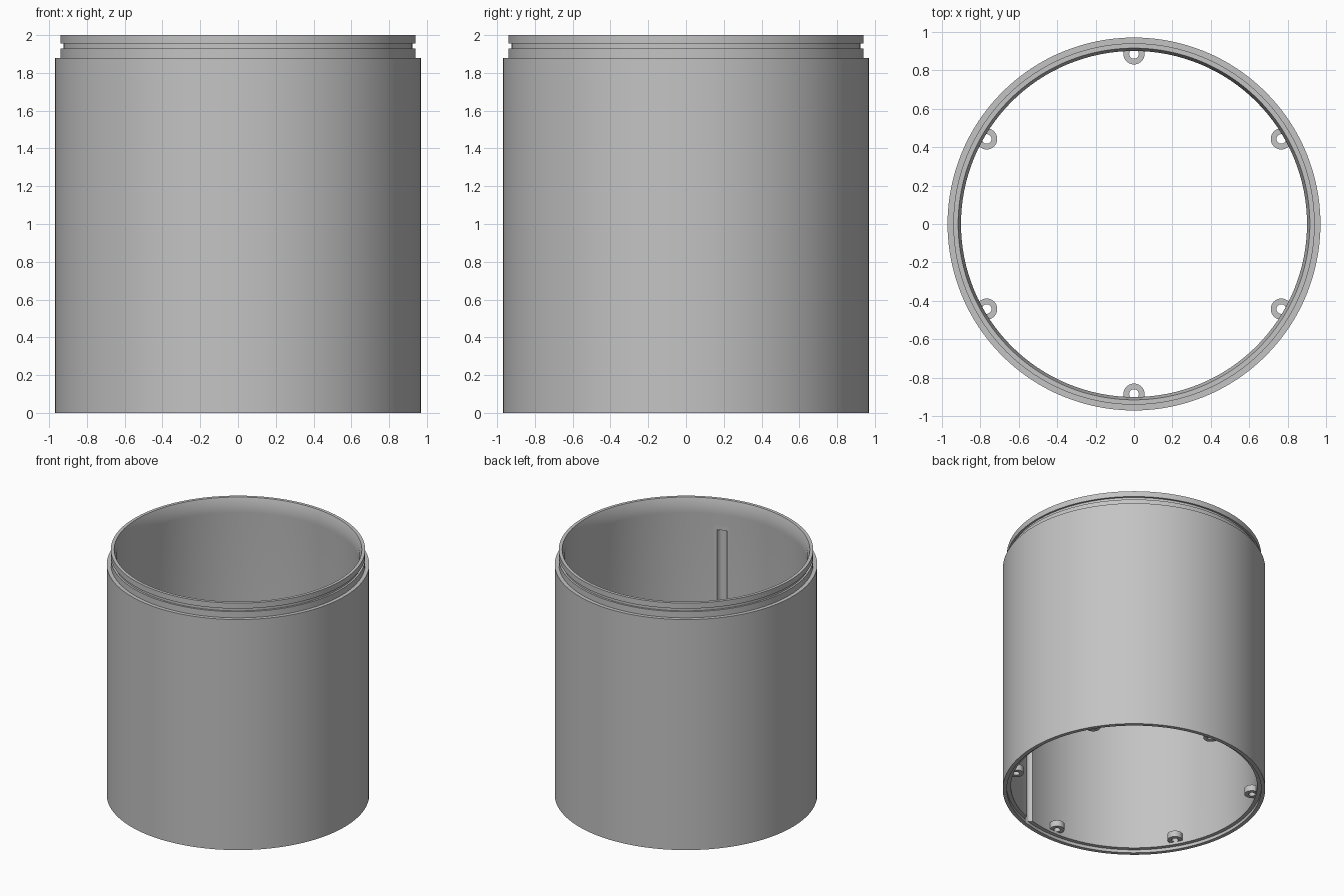
import bpy
import bmesh
import math

cube = bpy.data.objects.get("Cube")
if cube:
    bpy.data.objects.remove(cube, do_unlink=True)

grey = bpy.data.materials.new("plain_grey")
grey.use_nodes = True
COLOUR = (0.55, 0.55, 0.55, 1)
grey.diffuse_color = COLOUR
grey.node_tree.nodes["Principled BSDF"].inputs["Base Color"].default_value = COLOUR


def revolve(name, profile, segments, location=(0, 0, 0)):
    """Spin a closed (radius, height) profile around the vertical axis."""
    bm = bmesh.new()
    ring = [bm.verts.new((r, 0, z)) for r, z in profile]
    edges = [bm.edges.new((ring[i - 1], ring[i])) for i in range(len(ring))]
    bmesh.ops.spin(bm, geom=ring + edges, cent=(0, 0, 0), axis=(0, 0, 1),
                   angle=math.tau, steps=segments, use_merge=False)
    bmesh.ops.remove_doubles(bm, verts=bm.verts, dist=0.0001)
    bmesh.ops.recalc_face_normals(bm, faces=bm.faces)
    mesh = bpy.data.meshes.new(name)
    bm.to_mesh(mesh)
    bm.free()
    obj = bpy.data.objects.new(name, mesh)
    obj.location = location
    mesh.materials.append(grey)
    bpy.context.collection.objects.link(obj)
    return obj


def activate(obj):
    bpy.ops.object.select_all(action='DESELECT')
    obj.select_set(True)
    bpy.context.view_layer.objects.active = obj


# Tube wall: stepped foot, spigot with a seal groove, and inner lip
wall = [
    (0.97, 0), (0.97, 1.88), (0.94, 1.88), (0.94, 1.93),
    (0.925, 1.93), (0.925, 1.955), (0.94, 1.955), (0.94, 2),
    (0.915, 2), (0.9, 1.95), (0.9, 1.88), (0.91, 1.8),
    (0.91, 0.025), (0.94, 0.025), (0.94, 0),
]
tube = revolve("tube", wall, 128)

# Vertical half-round channel in the inner wall
angle = math.radians(-72)
bpy.ops.mesh.primitive_cylinder_add(
    vertices=24, radius=0.04, depth=2,
    location=(0.905 * math.cos(angle), 0.905 * math.sin(angle), 0.75))
cutter = bpy.context.object
cutter.name = "channel_cutter"
cutter.hide_render = True
cutter.data.materials.append(grey)
cut = tube.modifiers.new("channel", 'BOOLEAN')
cut.operation = 'DIFFERENCE'
cut.solver = 'EXACT'
cut.object = cutter
activate(tube)
bpy.ops.object.modifier_apply(modifier=cut.name)
bpy.data.objects.remove(cutter, do_unlink=True)

# Six screw eyelets around the foot
eyelet = [(0.055, 0.045), (0.055, 0.095), (0.025, 0.095), (0.025, 0.045)]
parts = [tube]
for i in range(6):
    a = math.radians(30 + 60 * i)
    parts.append(revolve(f"eyelet_{i + 1}", eyelet, 32,
                         (0.885 * math.cos(a), 0.885 * math.sin(a), 0)))

for part in parts:
    activate(part)
    bpy.ops.object.shade_smooth_by_angle(angle=math.radians(30))
